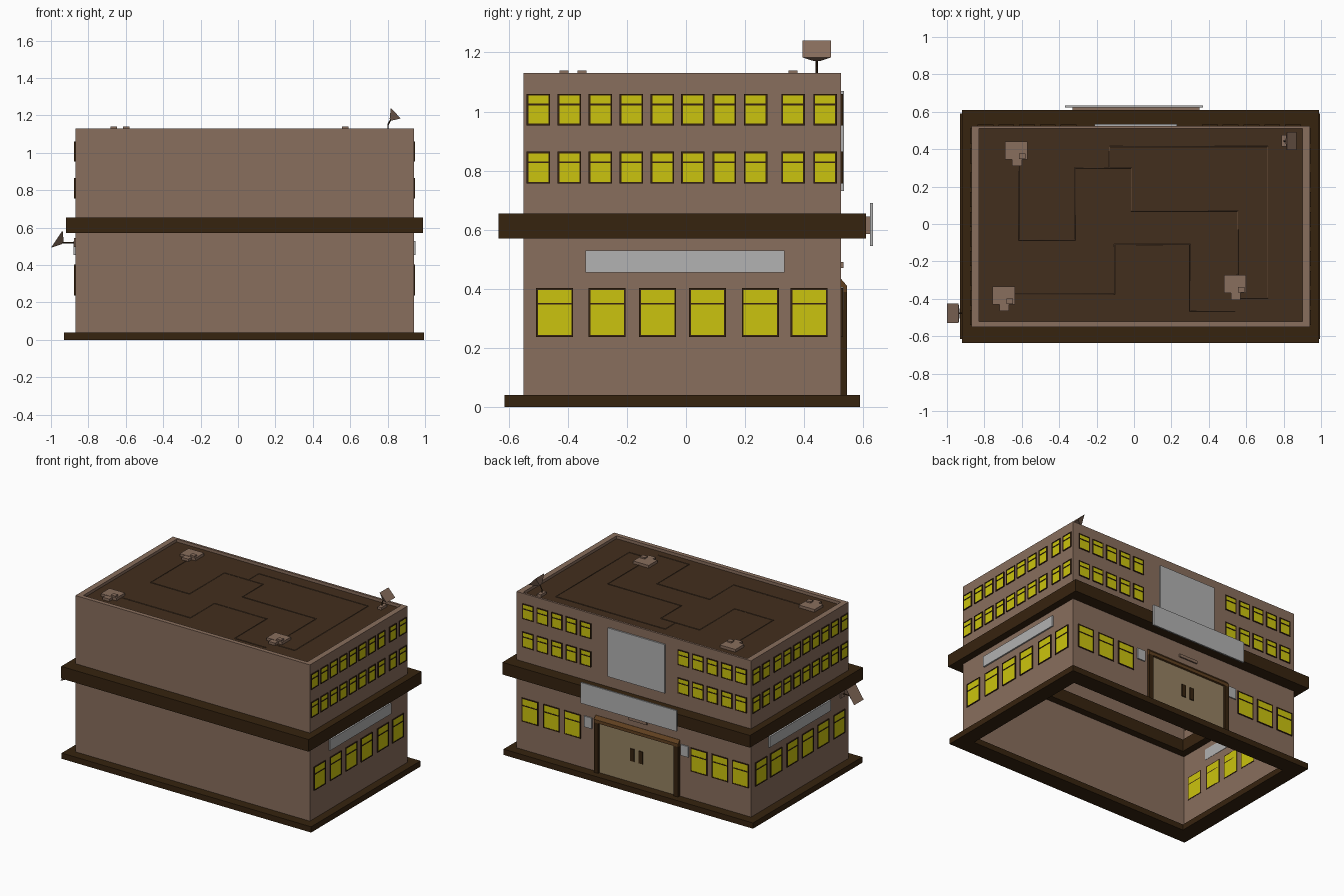
import bpy, bmesh
from mathutils import Vector

if "Cube" in bpy.data.objects:
    bpy.data.objects.remove(bpy.data.objects["Cube"])


def material(name, r, g, b):
    m = bpy.data.materials.new(name)
    lin = [((c / 255 + 0.055) / 1.055) ** 2.4 for c in (r, g, b)]
    m.diffuse_color = (*lin, 1)
    m.use_nodes = True
    m.node_tree.nodes["Principled BSDF"].inputs["Base Color"].default_value = m.diffuse_color
    return m


WALL = material("wall_brown", 137, 110, 93)
DARK = material("dark_trim", 54, 35, 15)
ROOF = material("roof_brown", 66, 46, 29)
GLASS = material("yellow_glass", 203, 196, 14)
DOOR = material("door_tan", 150, 130, 98)
WOOD = material("door_header", 96, 64, 32)
GREY = material("sign_grey", 178, 178, 178)
PIPE = material("pipe_brown", 112, 84, 62)


def finish(name, bm, mat):
    bmesh.ops.recalc_face_normals(bm, faces=bm.faces)
    me = bpy.data.meshes.new(name)
    bm.to_mesh(me)
    bm.free()
    me.materials.append(mat)
    ob = bpy.data.objects.new(name, me)
    bpy.context.collection.objects.link(ob)
    return ob


def boxes(name, items, mat):
    """One mesh from boxes given as (x0, x1, y0, y1, z0, z1)."""
    bm = bmesh.new()
    for x0, x1, y0, y1, z0, z1 in items:
        vs = bmesh.ops.create_cube(bm, size=1)["verts"]
        mid = Vector((x0 + x1, y0 + y1, z0 + z1)) / 2
        for v in vs:
            v.co = Vector((v.co.x * (x1 - x0), v.co.y * (y1 - y0), v.co.z * (z1 - z0))) + mid
    return finish(name, bm, mat)


def loft(name, loops, mat, ring=False, cap=False):
    """Skin through rectangles (x0, x1, y0, y1, z)."""
    bm = bmesh.new()
    rows = [[bm.verts.new(p) for p in ((x0, y0, z), (x1, y0, z), (x1, y1, z), (x0, y1, z))]
            for x0, x1, y0, y1, z in loops]
    pairs = list(zip(rows, rows[1:])) + ([(rows[-1], rows[0])] if ring else [])
    for a, b in pairs:
        for i in range(4):
            j = (i + 1) % 4
            bm.faces.new((a[i], a[j], b[j], b[i]))
    if cap:
        bm.faces.new(rows[0])
        bm.faces.new(rows[-1])
    return finish(name, bm, mat)


def tube(name, paths, radius, mat):
    cu = bpy.data.curves.new(name, "CURVE")
    cu.dimensions = "3D"
    cu.bevel_depth = radius
    cu.bevel_resolution = 0
    cu.use_fill_caps = True
    for pts in paths:
        sp = cu.splines.new("POLY")
        sp.points.add(len(pts) - 1)
        for p, co in zip(sp.points, pts):
            p.co = (*co, 1)
    cu.materials.append(mat)
    ob = bpy.data.objects.new(name, cu)
    bpy.context.collection.objects.link(ob)


X0, X1, Y0, Y1, TOP, DECK = -0.87, 0.94, -0.55, 0.525, 1.13, 1.11

# Hollow shell with parapet, roof deck, plinth and mid ledge
inner = (X0 + 0.04, X1 - 0.04, Y0 + 0.03, Y1 - 0.015)
loft("walls", [(X0, X1, Y0, Y1, 0.02), (X0, X1, Y0, Y1, TOP), (*inner, TOP), (*inner, DECK)], WALL)
boxes("roof_deck", [(*inner, DECK - 0.005, DECK)], ROOF)
hole = (X0 + 0.05, X1 - 0.05, Y0 + 0.05, Y1 - 0.05)
for name, o, z0, z1 in (("plinth", (-0.93, 0.995, -0.615, 0.59), 0, 0.04),
                        ("ledge", (-0.92, 0.99, -0.635, 0.61), 0.57, 0.655)):
    loft(name, [(*o, z0), (*o, z1), (*hole, z1), (*hole, z0)], DARK, ring=True)


def windows(name, place, groups):
    """Framed windows; groups = (centres, width, z0, z1, transom z)."""
    frames, panes = [], []
    t = 0.006
    for centres, w, z0, z1, zt in groups:
        for c in centres:
            a, b = c - w / 2, c + w / 2
            frames += [place(a, a + t, z0, z1, 0.006), place(b - t, b, z0, z1, 0.006)]
            frames += [place(a + t, b - t, z, z + t, 0.006) for z in (z0, zt - t / 2, z1 - t)]
            panes.append(place(a + t / 2, b - t / 2, z0 + t / 2, z1 - t / 2, 0.003))
    boxes(name + "_window_frames", frames, DARK)
    boxes(name + "_window_panes", panes, GLASS)


# Side walls: same windows and sign on both
upper = (-0.50, -0.395, -0.29, -0.185, -0.08, 0.023, 0.13, 0.236, 0.363, 0.471)
lower = (-0.445, -0.267, -0.096, 0.073, 0.252, 0.417)
side_groups = [(upper, 0.08, 0.953, 1.06, 1.024), (upper, 0.08, 0.756, 0.864, 0.828),
               (lower, 0.125, 0.237, 0.402, 0.349)]
for name, wall, s in (("right", X1, 1), ("left", X0, -1)):
    def place(a, b, z0, z1, d, wall=wall, s=s):
        return (*sorted((wall - s * 0.002, wall + s * d)), a, b, z0, z1)
    windows(name, place, side_groups)
    boxes(name + "_sign", [place(-0.34, 0.333, 0.454, 0.529, 0.01)], GREY)


# Back wall windows
def back(a, b, z0, z1, d):
    return (a, b, Y1 - 0.002, Y1 + d, z0, z1)


upper = [0.85 - 0.111 * i for i in range(5)] + [-0.35 - 0.111 * i for i in range(5)]
windows("back", back, [(upper, 0.085, 0.953, 1.06, 1.024), (upper, 0.085, 0.756, 0.864, 0.828),
                       ((0.835, 0.67, 0.507, -0.47, -0.63, -0.79), 0.125, 0.237, 0.402, 0.349)])

# Billboard, entrance sign with its bracket, and wall plates
boxes("billboard", [back(-0.21, 0.23, 0.73, 1.07, 0.01)], GREY)
boxes("entrance_sign", [(-0.37, 0.37, 0.623, 0.634, 0.545, 0.69)], GREY)
boxes("entrance_sign_bracket", [(-0.33, 0.35, 0.605, 0.623, 0.585, 0.645)], WALL)
boxes("wall_plates", [back(0.355, 0.415, 0.33, 0.405, 0.008),
                      back(-0.39, -0.332, 0.33, 0.405, 0.008)], GREY)
boxes("door_lamp", [back(-0.07, 0.07, 0.47, 0.49, 0.009)], WALL)

# Double door with jambs, sloped header and handles
boxes("door_leaves", [back(-0.29, 0.005, 0.04, 0.39, 0.005), back(0.005, 0.30, 0.04, 0.39, 0.005)], DOOR)
boxes("door_jambs", [back(-0.32, -0.287, 0.04, 0.39, 0.02), back(0.297, 0.33, 0.04, 0.39, 0.02)], DARK)
loft("door_header", [(-0.32, 0.33, 0.523, 0.545, 0.388), (-0.32, 0.33, 0.523, 0.545, 0.41),
                     (-0.32, 0.33, 0.523, 0.526, 0.432)], WOOD, cap=True)
boxes("door_handles", [back(c - 0.015, c + 0.015, 0.19, 0.275, 0.012) for c in (0.04, -0.025)], DARK)

# Roof units: flat box, duct stub and small raised vent
for i, (x, y) in enumerate(((-0.63, 0.393), (-0.697, -0.383), (0.54, -0.322)), 1):
    boxes(f"roof_unit_{i}", [
        (x - 0.06, x + 0.06, y - 0.048, y + 0.048, DECK, 1.129),
        (x - 0.022, x + 0.03, y - 0.083, y - 0.048, DECK, 1.127),
        (x + 0.015, x + 0.05, y - 0.045, y - 0.015, 1.129, 1.139)], WALL)

# Thin pipes across the roof
runs = [[(-0.615, 0.33), (-0.615, -0.085), (-0.315, -0.085), (-0.315, 0.30), (-0.015, 0.30),
         (-0.015, 0.07), (0.555, 0.07), (0.555, -0.28)],
        [(-0.13, 0.30), (-0.13, 0.415), (0.715, 0.415), (0.715, -0.395), (0.57, -0.395)],
        [(-0.66, -0.375), (-0.105, -0.375), (-0.105, -0.11), (0.30, -0.11), (0.30, -0.465),
         (0.54, -0.465)]]
tube("roof_pipes", [[(x, y, DECK + 0.002) for x, y in r] for r in runs], 0.003, PIPE)


# Horn loudspeakers: rectangular mouth tapering to a small throat
def horn(name, mouth, throat, y, half):
    bm = bmesh.new()
    (ax, az), (bx, bz) = mouth
    dx, dz = (bx - ax) * 0.08, (bz - az) * 0.08
    tx, tz = throat
    m = [bm.verts.new(p) for p in ((ax, y - half, az), (bx, y - half, bz),
                                   (bx, y + half, bz), (ax, y + half, az))]
    t = [bm.verts.new(p) for p in ((tx - dx, y - 0.012, tz - dz), (tx + dx, y - 0.012, tz + dz),
                                   (tx + dx, y + 0.012, tz + dz), (tx - dx, y + 0.012, tz - dz))]
    bm.faces.new(m)
    bm.faces.new(t)
    for i in range(4):
        j = (i + 1) % 4
        bm.faces.new((m[i], m[j], t[j], t[i]))
    finish(name, bm, WALL)


horn("roof_horn", ((0.817, 1.24), (0.87, 1.183)), (0.815, 1.176), 0.443, 0.048)
tube("roof_horn_pole", [[(0.802, 0.443, DECK), (0.802, 0.443, 1.15), (0.818, 0.443, 1.18)]], 0.004, DARK)
boxes("roof_horn_base", [(0.788, 0.816, 0.415, 0.475, DECK, 1.128)], WALL)
horn("wall_horn", ((-1.0, 0.492), (-0.938, 0.585)), (-0.937, 0.519), -0.478, 0.052)
tube("wall_horn_arm", [[(-0.94, -0.478, 0.52), (X0, -0.478, 0.52)]], 0.004, DARK)
boxes("wall_horn_base", [(X0 - 0.008, X0, -0.5, -0.456, 0.495, 0.545)], WALL)
